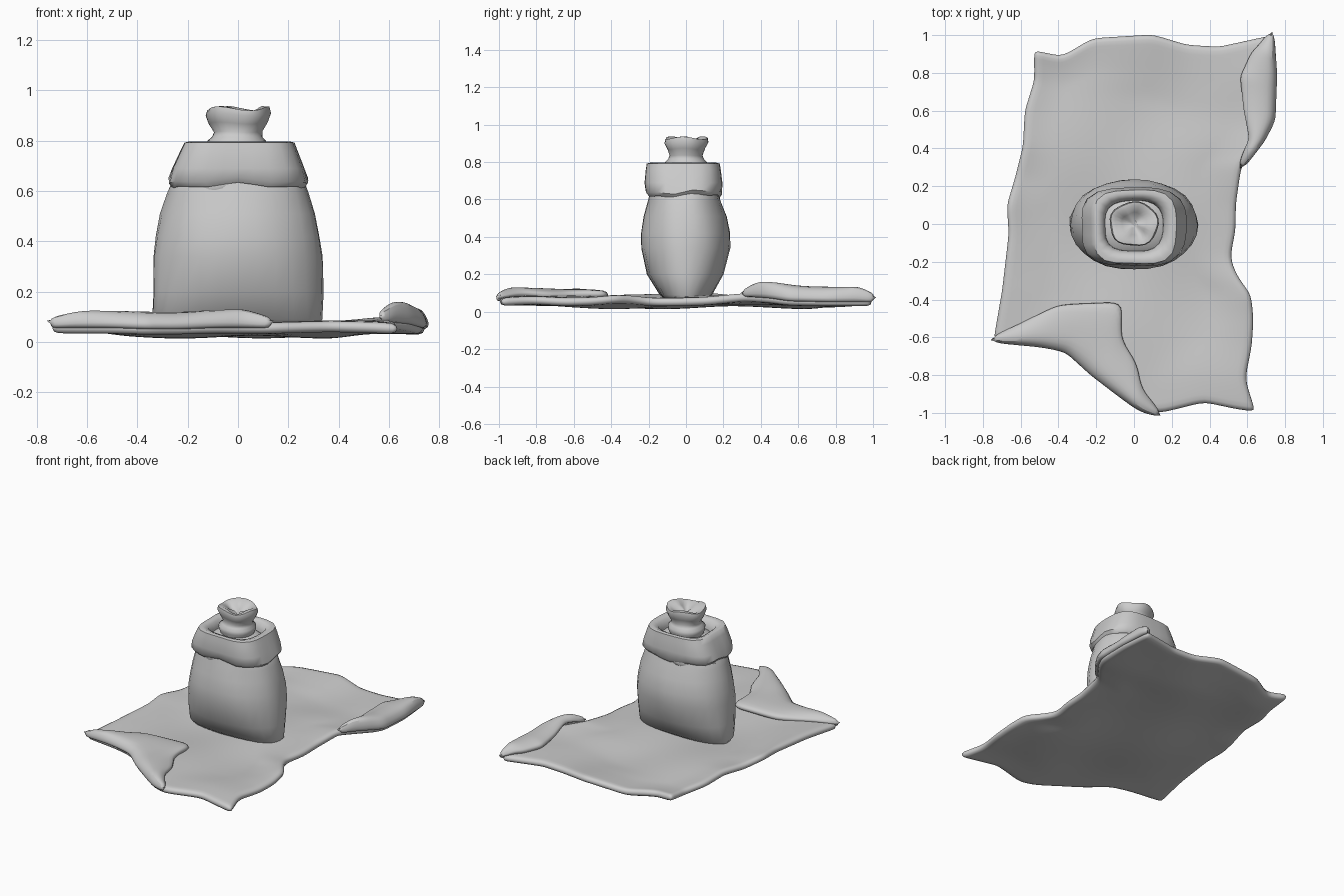
import bpy, bmesh, math
from mathutils import Vector
from math import sin, cos, pi

if "Cube" in bpy.data.objects:
    bpy.data.objects.remove(bpy.data.objects["Cube"])


def finish(name, bm, angle=50):
    bmesh.ops.remove_doubles(bm, verts=bm.verts, dist=0.0005)
    bmesh.ops.recalc_face_normals(bm, faces=bm.faces)
    me = bpy.data.meshes.new(name)
    bm.to_mesh(me)
    bm.free()
    ob = bpy.data.objects.new(name, me)
    bpy.context.collection.objects.link(ob)
    bpy.ops.object.select_all(action='DESELECT')
    bpy.context.view_layer.objects.active = ob
    ob.select_set(True)
    bpy.ops.object.shade_smooth_by_angle(angle=math.radians(angle))
    return ob


def loft(name, rings, n=28, angle=50, cap0=True, cap1=True, wob=None):
    """Rings of (z, half width, half depth, centre x, centre y, squareness)."""
    bm = bmesh.new()
    prev = None
    for i, (z, rx, ry, cx, cy, p) in enumerate(rings):
        loop = []
        for k in range(n):
            a = 2 * pi * k / n
            c, s = cos(a), sin(a)
            d = (abs(c) ** p + abs(s) ** p) ** (-1 / p)
            r, dz = wob(i, a) if wob else (1, 0)
            loop.append(bm.verts.new((cx + rx * d * c * r, cy + ry * d * s * r, z + dz)))
        if prev:
            for k in range(n):
                j = (k + 1) % n
                bm.faces.new((prev[k], prev[j], loop[j], loop[k]))
        elif cap0:
            bm.faces.new(loop)
        prev = loop
    if cap1:
        bm.faces.new(prev)
    return finish(name, bm, angle)


def sample(pts, n):
    """Evenly spaced points along a polyline."""
    pts = [Vector(p) for p in pts]
    seg = [(b - a).length for a, b in zip(pts, pts[1:])]
    out, total = [], sum(seg)
    for k in range(n + 1):
        d, i = total * k / n, 0
        while i < len(seg) - 1 and d > seg[i]:
            d -= seg[i]
            i += 1
        out.append(pts[i].lerp(pts[i + 1], min(1, d / seg[i])))
    return out


def cloth(name, grid, thick):
    bm = bmesh.new()
    vs = [[bm.verts.new(p) for p in row] for row in grid]
    for a, b in zip(vs, vs[1:]):
        for i in range(len(a) - 1):
            bm.faces.new((a[i], a[i + 1], b[i + 1], b[i]))
    bmesh.ops.remove_doubles(bm, verts=bm.verts, dist=0.0005)
    bmesh.ops.dissolve_degenerate(bm, edges=bm.edges, dist=0.0005)
    ob = finish(name, bm, 70)
    m = ob.modifiers.new("thickness", 'SOLIDIFY')
    m.thickness, m.offset = thick, 0
    m = ob.modifiers.new("soften", 'SUBSURF')
    m.levels = m.render_levels = 1
    return ob


# blanket sheet, blended between its four ragged edges
front_l = [(-.745, -.61, .055), (-.5, -.64, .055), (-.36, -.67, .05), (-.23, -.79, .05),
           (-.08, -.90, .055), (.03, -.975, .055), (.13, -1.005, .055)]
front = front_l + [(.37, -.945, .06), (.56, -.985, .055), (.645, -.995, .05)]
back = [(-.53, .92, .08), (-.38, .89, .06), (-.22, .985, .06), (.1, 1.005, .08),
        (.28, .95, .06), (.45, .94, .06), (.725, 1.0, .05)]
left = [front[0], (-.70, -.35, .07), (-.665, -.05, .08), (-.675, .1, .09), (-.63, .25, .07),
        (-.59, .41, .08), (-.58, .6, .07), (-.53, .76, .06), back[0]]
right = [front[-1], (.59, -.82, .06), (.625, -.65, .05), (.635, -.5, .055), (.62, -.37, .07),
         (.55, -.28, .065), (.51, -.18, .05), (.54, -.03, .05), (.54, .1, .055),
         (.57, .31, .08), (.68, .45, .07), (.735, .55, .055), (.745, .78, .05), back[-1]]
N, M = 28, 40
F, B, L, R = sample(front, N), sample(back, N), sample(left, M), sample(right, M)
grid = []
for j in range(M + 1):
    v, row = j / M, []
    for i in range(N + 1):
        u = i / N
        p = (F[i].lerp(B[i], v) + L[j].lerp(R[j], u)
             - F[0].lerp(F[N], u).lerp(B[0].lerp(B[N], u), v))
        w = min(1, 6 * u, 6 * (1 - u), 6 * v, 6 * (1 - v))
        z = .05 + .008 * sin(7 * p.y + 3 * p.x) + .006 * sin(9 * p.x - 4 * p.y)
        z += .03 * math.exp(-((p.y - .42) / .14) ** 2) * max(0, p.x)
        p.z = p.z * (1 - w) + z * w
        row.append(p)
    grid.append(row)
cloth("blanket", grid, .045)


# turned-over edges of the blanket
def flap(name, outer, inner, top, n=22):
    A, C = sample(outer, n), sample(inner, n)
    rows = [A]
    for t, h in ((.05, .6), (.14, 1), (.35, .97), (.6, .85), (.8, .6), (1, .3)):
        row = []
        for i in range(n + 1):
            p = A[i].lerp(C[i], t)
            edge = min(1, 5 * i / n + .4, 5 * (1 - i / n) + .4)
            p.z += (top - .055) * h * edge + .006 * sin(5 * p.x + 11 * p.y)
            row.append(p)
        rows.append(row)
    cloth(name, rows, .04)


flap("folded_front_corner", front_l,
     [front_l[0], (-.4, -.425, .07), (-.06, -.41, .07), (-.07, -.6, .075),
      (.015, -.74, .07), (.03, -.87, .07), front_l[-1]], .105)
outer = right[9:]
flap("folded_back_edge", outer,
     [outer[0], (.62, .45, .09), (.58, .6, .085), (.56, .78, .08), (.62, .9, .06), outer[-1]], .115)

# sack body, closing up inside the turned-down rim
loft("sack_body", [
    (.05, .31, .09, -.005, 0, 2.6), (.09, .338, .14, -.005, 0, 2.5),
    (.20, .338, .205, 0, -.005, 2.2), (.34, .336, .238, 0, -.003, 2.15),
    (.42, .325, .238, 0, -.003, 2.15), (.51, .308, .222, 0, -.004, 2.15),
    (.59, .282, .195, 0, -.008, 2.3), (.64, .262, .18, 0, -.01, 2.6),
    (.70, .21, .165, 0, -.01, 2.6), (.735, .15, .13, 0, -.01, 2.3),
    (.76, .09, .085, 0, 0, 2)],
    wob=lambda i, a: (1 + .008 * sin(7 * a + i), 0))


# turned-down rim with an uneven lower hem
def hem(i, a):
    return 1 + .01 * sin(5 * a + 1), (.008 * sin(3 * a) + .006 * sin(7 * a)) * (i < 3)


loft("sack_rim", [
    (.635, .245, .165, 0, -.012, 3.2), (.62, .262, .188, 0, -.012, 3.2),
    (.64, .277, .203, 0, -.012, 3.4), (.69, .262, .207, 0, -.014, 3.6),
    (.76, .232, .199, .003, -.015, 3.8), (.792, .218, .194, .005, -.015, 3.8),
    (.797, .20, .175, .005, -.015, 3.6), (.785, .17, .148, .003, -.012, 3.3),
    (.745, .155, .135, 0, -.01, 3), (.70, .15, .13, 0, -.01, 3)],
    cap0=False, cap1=False, wob=hem)


# small scallops of cloth peeping out beneath the rim, lying on the body
def scrap(name, angle):
    bm = bmesh.new()
    bmesh.ops.create_uvsphere(bm, u_segments=12, v_segments=8, radius=1)
    for v in bm.verts:
        a = angle + v.co.x * .26
        s = 1 + .05 * v.co.y
        v.co = (.268 * cos(a) * s, .188 * sin(a) * s - .008, .622 + .03 * v.co.z)
    finish(name, bm)


for k, deg in enumerate((35, 110, 150, 245, 305)):
    scrap("rim_scallop_%d" % k, math.radians(deg))


# gathered neck with a tied ring and a flared, puckered mouth
def pucker(i, a):
    g = max(0, i - 3) / 5
    return 1 + .05 * g * sin(5 * a + .6), .01 * g * sin(3 * a + 2)


loft("gathered_neck", [
    (.73, .10, .095, -.005, 0, 2), (.775, .116, .11, -.005, 0, 2.2),
    (.80, .117, .112, -.005, 0, 2.2), (.815, .10, .096, -.003, 0, 2.1),
    (.835, .096, .088, 0, 0, 2.1), (.87, .117, .10, 0, 0, 2.2),
    (.905, .129, .117, 0, 0, 2.2), (.928, .122, .112, 0, 0, 2.2),
    (.928, .10, .09, 0, 0, 2.1), (.905, .065, .06, 0, 0, 2),
    (.885, .02, .02, 0, 0, 2)], wob=pucker, angle=60)
